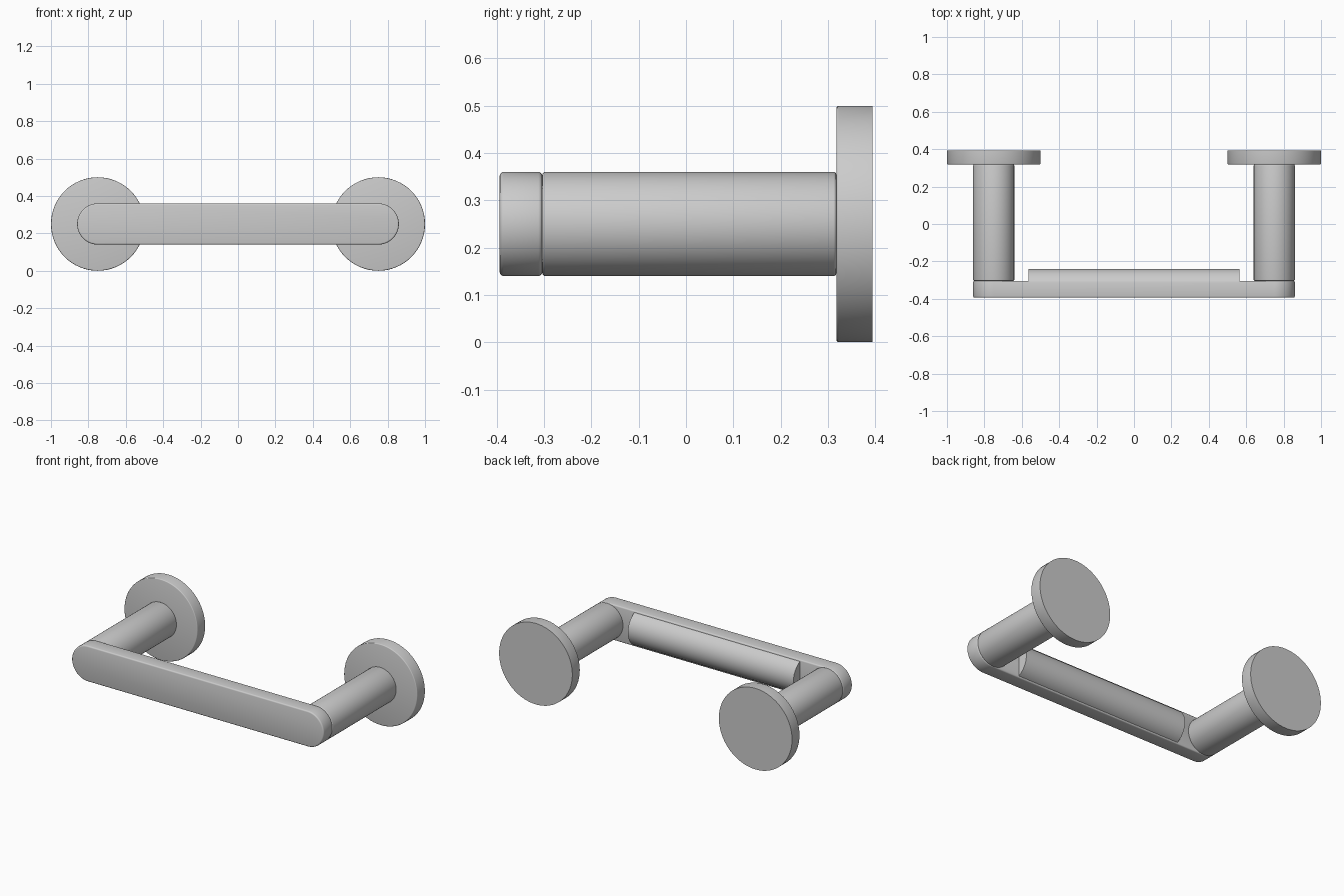
import bpy, bmesh
from math import cos, sin, pi, asin
from mathutils import Vector

if "Cube" in bpy.data.objects:
    bpy.data.objects.remove(bpy.data.objects["Cube"])

Z = 0.25      # height of the centre line
R = 0.11      # radius of posts and bar ends
X = 0.75      # post distance from the middle


def arc(cx, cy, r, a0, a1, n):
    return [(cx + r * cos(a0 + (a1 - a0) * i / n), cy + r * sin(a0 + (a1 - a0) * i / n))
            for i in range(n + 1)]


def prism(name, points, push, bevel=0.0, both_ends=False):
    """Extrude a flat outline and round its start rim (or both rims)."""
    bm = bmesh.new()
    start = bm.faces.new([bm.verts.new(p) for p in points])
    rim = list(start.edges)
    res = bmesh.ops.extrude_face_region(bm, geom=[start], use_keep_orig=True)
    bmesh.ops.translate(bm, vec=Vector(push),
                        verts=[g for g in res["geom"] if isinstance(g, bmesh.types.BMVert)])
    if both_ends:
        rim += [g for g in res["geom"] if isinstance(g, bmesh.types.BMEdge)]
    bmesh.ops.recalc_face_normals(bm, faces=bm.faces)
    if bevel:
        bmesh.ops.bevel(bm, geom=rim, offset=bevel, segments=3, profile=0.5, affect='EDGES')
    mesh = bpy.data.meshes.new(name)
    bm.to_mesh(mesh)
    bm.free()
    obj = bpy.data.objects.new(name, mesh)
    bpy.context.collection.objects.link(obj)
    bpy.ops.object.select_all(action='DESELECT')
    obj.select_set(True)
    bpy.context.view_layer.objects.active = obj
    bpy.ops.object.shade_smooth_by_angle(angle=0.6)
    return obj


def cylinder_y(name, x, r, y0, y1, bevel, both_ends=False):
    ring = arc(x, Z, r, 0, 2 * pi, 64)[:-1]
    return prism(name, [(px, y0, pz) for px, pz in ring], (0, y1 - y0, 0), bevel, both_ends)


# wall discs and posts, one pair per side
for side, s in (("left", -1), ("right", 1)):
    cylinder_y(side + "_wall_disc", s * X, 0.25, 0.318, 0.394, 0.005)
    cylinder_y(side + "_post", s * X, R, -0.304, 0.318, 0.006, True)

# front grip bar with round ends
outline = arc(X, Z, R, -pi / 2, pi / 2, 32) + arc(-X, Z, R, pi / 2, 3 * pi / 2, 32)
prism("grip_bar", [(x, -0.394, z) for x, z in outline], (0, 0.09, 0), 0.008, True)

# rounded rib on the back of the bar
a = asin(0.046 / R)
rib = arc(-0.35, Z, R, -pi / 2 + a, pi / 2 - a, 32)
prism("grip_rib", [(-0.565, y, z) for y, z in rib], (1.13, 0, 0))
